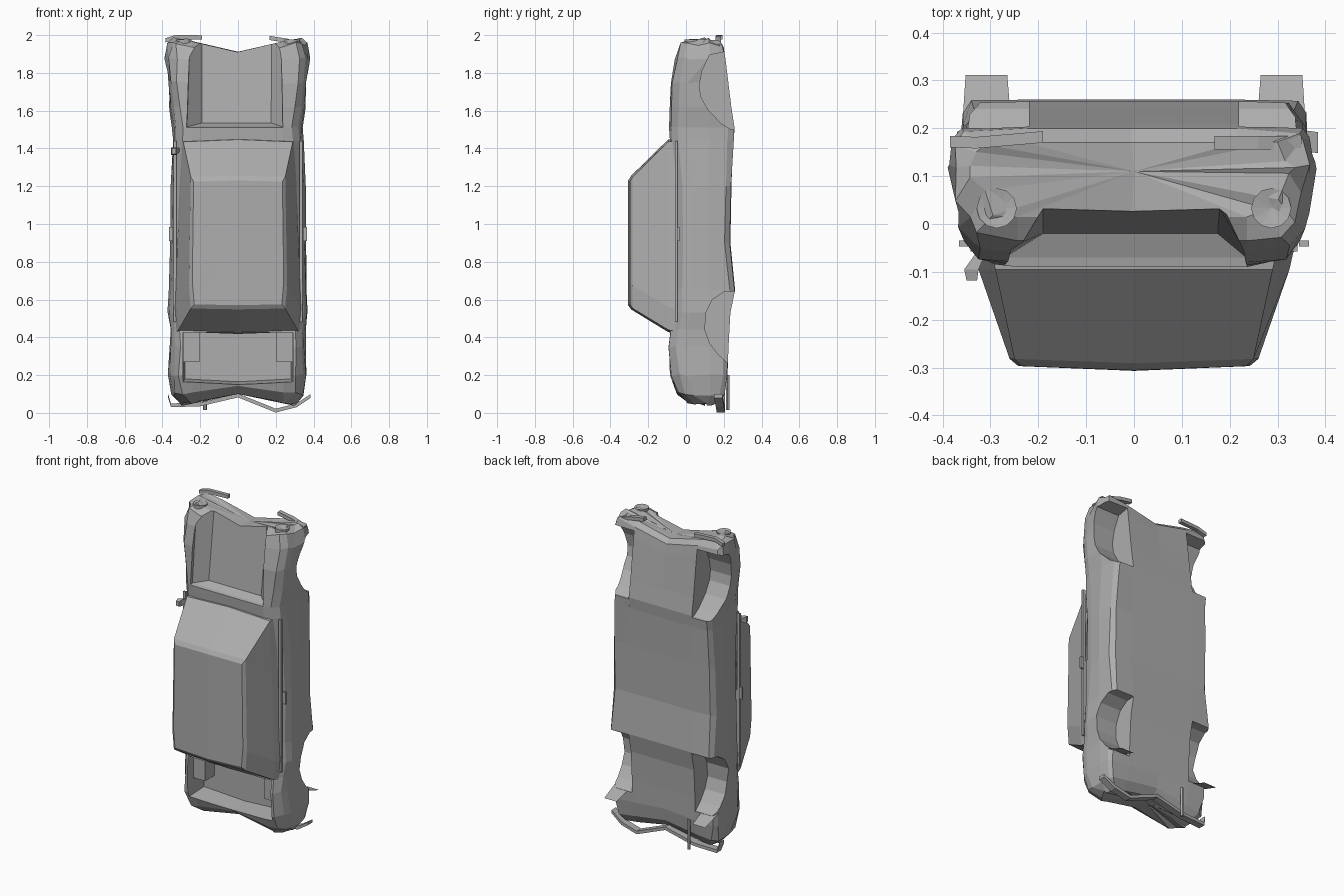
import bpy, bmesh, math, random
from mathutils import Vector

if "Cube" in bpy.data.objects:
    bpy.data.objects.remove(bpy.data.objects["Cube"])

random.seed(4)
grey = bpy.data.materials.new("bare metal grey")
grey.diffuse_color = (0.42, 0.42, 0.42, 1)
grey.use_nodes = True
grey.node_tree.nodes["Principled BSDF"].inputs["Base Color"].default_value = grey.diffuse_color


def make(name, verts, faces):
    """Mesh object from points and faces, normals made consistent."""
    bm = bmesh.new()
    vs = [bm.verts.new(v) for v in verts]
    for f in faces:
        bm.faces.new([vs[i] for i in f])
    bmesh.ops.recalc_face_normals(bm, faces=bm.faces)
    me = bpy.data.meshes.new(name)
    bm.to_mesh(me)
    bm.free()
    me.materials.append(grey)
    ob = bpy.data.objects.new(name, me)
    bpy.context.collection.objects.link(ob)
    return ob


def loft(name, rings, centres=None):
    """Skin closed rings of equal length; flat caps, or fans to given centres."""
    n = len(rings[0])
    verts = [p for r in rings for p in r]
    faces = []
    for k in range(len(rings) - 1):
        for i in range(n):
            j = (i + 1) % n
            faces.append((k * n + i, k * n + j, (k + 1) * n + j, (k + 1) * n + i))
    for e, base in enumerate((0, (len(rings) - 1) * n)):
        if centres:
            verts.append(centres[e])
            faces += [(base + i, base + (i + 1) % n, len(verts) - 1) for i in range(n)]
        else:
            faces.append([base + i for i in range(n)])
    return make(name, verts, faces)


def prism_x(name, profile, x0, x1):
    return loft(name, [[(x, y, z) for y, z in profile] for x in (x0, x1)])


def box(name, x, y, z):
    return prism_x(name, [(y[0], z[0]), (y[1], z[0]), (y[1], z[1]), (y[0], z[1])], *x)


def rect(x0, x1, z0, z1, y):
    return [(x0, y, z0), (x1, y, z0), (x1, y, z1), (x0, y, z1)]


def bar(name, pts, hy, hz):
    """Rectangular strip following a bent path."""
    return loft(name, [[(x, y - hy, z - hz), (x, y + hy, z - hz),
                        (x, y + hy, z + hz), (x, y - hy, z + hz)] for x, y, z in pts])


# Body shell: z, half width, top y, bottom y
stations = [(.045, .31, .01, .17), (.10, .35, -.05, .205), (.2, .365, -.085, .22),
            (.35, .36, -.097, .225), (.44, .36, -.085, .23), (.53, .37, -.07, .235), (.65, .365, -.065, .26),
            (.9, .36, -.06, .235), (1.2, .355, -.065, .24), (1.44, .345, -.085, .25),
            (1.51, .345, -.09, .257), (1.62, .36, -.086, .24), (1.75, .37, -.08, .225),
            (1.88, .38, -.06, .21), (1.95, .37, -.035, .2), (1.98, .335, .015, .17)]


def section(z, w, t, b):
    half = [(.24, t), (w - .055, t + .008), (w - .022, t + .045), (w - .008, t + .09),
            (w, .12 if b > .19 else .11), (w - .004, b - .03), (w - .025, b), (.22, b)]
    ring = [(0, t)] + half + [(0, b)] + [(-x, y) for x, y in reversed(half)]
    out = []
    for x, y in ring:
        end = min(1, max(0, (z - 1.6) / .38, (.3 - z) / .255))
        # pushed-in middle of nose and tail
        push = max(0, 1 - abs(x) / .3) * end
        zz = z + push * (-.07 if z > 1 else .055)
        # crumpled metal, stronger near the ends
        a = .004 + .008 * end
        j = Vector([random.uniform(-a, a) for _ in range(3)]) if abs(x) > .25 else Vector()
        out.append(Vector((x - .004 * (z > 1.5), y, zz)) + j)
    return out


body = loft("body_shell", [section(*s) for s in stations], [(0, .1, .1), (0, .11, 1.912)])

# Cutters: wheel wells, engine bay, boot
front_arch = [(.4, 1.5), (.24, 1.5), (.19, 1.53), (.12, 1.6), (.08, 1.67), (.07, 1.73),
              (.085, 1.81), (.125, 1.895), (.2, 1.91), (.4, 1.91)]
rear_arch = [(.4, .26), (.22, .265), (.17, .31), (.125, .37), (.1, .44), (.105, .53),
             (.14, .6), (.2, .64), (.4, .65)]
cutters = []
for s in (-1, 1):
    cutters.append(prism_x("front_well_cutter", front_arch, s * .22, s * .6))
    cutters.append(prism_x("rear_well_cutter", rear_arch, s * .22, s * .6))
cutters.append(loft("engine_bay_cutter", [
    [(-.29, -.2, 1.49), (.25, -.2, 1.49), (.25, -.2, 2.1), (-.26, -.2, 2.1)],
    [(-.27, -.07, 1.515), (.235, -.07, 1.515), (.225, -.045, 2.1), (-.25, -.045, 2.1)],
    [(-.19, -.02, 1.535), (.175, -.02, 1.535), (.18, .05, 2.1), (-.19, .05, 2.1)]]))
cutters.append(loft("boot_cutter", [
    [(-.3, -.2, .15), (0, -.2, .13), (.3, -.2, .15), (.3, -.2, .425), (-.3, -.2, .425)],
    [(-.28, .06, .18), (0, .06, .165), (.28, .06, .18), (.28, .06, .425), (-.28, .06, .425)]]))
for c in cutters:
    m = body.modifiers.new("cut", 'BOOLEAN')
    m.object, m.operation, m.solver = c, 'DIFFERENCE', 'EXACT'
dg = bpy.context.evaluated_depsgraph_get()
cut_mesh = bpy.data.meshes.new_from_object(body.evaluated_get(dg))
body.modifiers.clear()
body.data = cut_mesh
for c in cutters:
    bpy.data.objects.remove(c)

# Cabin with sloped windows and slightly crowned roof


def cabin_ring(y, wr, wf, zr, zf, bow):
    return [(-wr, y, zr), (0, y, zr - bow), (wr, y, zr), (wr + .01, y, zr + .12),
            (wf, y, zf), (0, y, zf + bow), (-wf, y, zf), (-wr - .01, y, zr + .12)]


cabin = loft("cabin", [cabin_ring(-.05, .325, .30, .43, 1.44, .012),
                       cabin_ring(-.095, .315, .29, .44, 1.435, .012),
                       cabin_ring(-.282, .25, .25, .553, 1.25, .005),
                       cabin_ring(-.297, .232, .235, .575, 1.225, .005)],
             [(0, -.05, .9), (0, -.307, .9)])
for v in cabin.data.vertices:      # crown along the centre line
    if abs(v.co.x) < .01 and -.3 < v.co.y < -.28:
        v.co.y -= .009

# Parts repeated on both sides
for s, side in ((-1, "left"), (1, "right")):
    box(side + "_wheel_box", sorted((s * .205, s * .29)), (-.035, .07), (.27, .44))
    # loose flap behind the rear wheel
    make(side + "_mud_flap", [(s * .255, .19, .275), (s * .36, .19, .275),
                              (s * .352, .312, .23), (s * .265, .312, .23)], [(0, 1, 2, 3)])
    box(side + "_door_handle", sorted((s * .345, s * .366)), (-.047, -.035), (.91, .985))
    box(side + "_trim_strip", sorted((s * .325, s * .342)), (-.058, -.046), (.48, 1.44))
    # headlight: twelve-sided shallow dish
    n = 12
    ring = [(s * .287 + .042 * math.cos(a), .033 + .042 * math.sin(a))
            for a in (2 * math.pi * i / n for i in range(n))]
    make(side + "_headlight", [(x, y, 1.93) for x, y in ring] + [(x, y, 1.978) for x, y in ring] +
         [(s * .287, .033, 1.97)],
         [(i, (i + 1) % n, n + (i + 1) % n, n + i) for i in range(n)] +
         [(n + i, n + (i + 1) % n, 2 * n) for i in range(n)])

# Broken bumpers
bar("front_bumper_left", [(-.385, .172, 1.972), (-.33, .17, 1.99), (-.19, .182, 1.988)], .012, .011)
bar("front_bumper_right", [(.168, .17, 1.985), (.26, .17, 1.97), (.35, .17, 1.94)], .014, .011)
bar("rear_bumper", [(-.37, .17, .09), (-.355, .18, .04), (-.2, .185, .045), (0, .185, .092),
                    (.2, .185, .012), (.31, .18, .04), (.385, .17, .09)], .022, .01)

# Exhaust pipe
pipe = [(-.175 + .011 * math.cos(a), .22 + .011 * math.sin(a))
        for a in (math.pi * i / 3 for i in range(6))]
loft("exhaust_pipe", [[(x, y, z) for x, y in pipe] for z in (.015, .2)])

# Wing mirror, only one remains
loft("wing_mirror", [rect(-.33, -.31, 1.385, 1.4, -.06), rect(-.355, -.325, 1.365, 1.405, -.095),
                     rect(-.35, -.328, 1.37, 1.4, -.118)])
